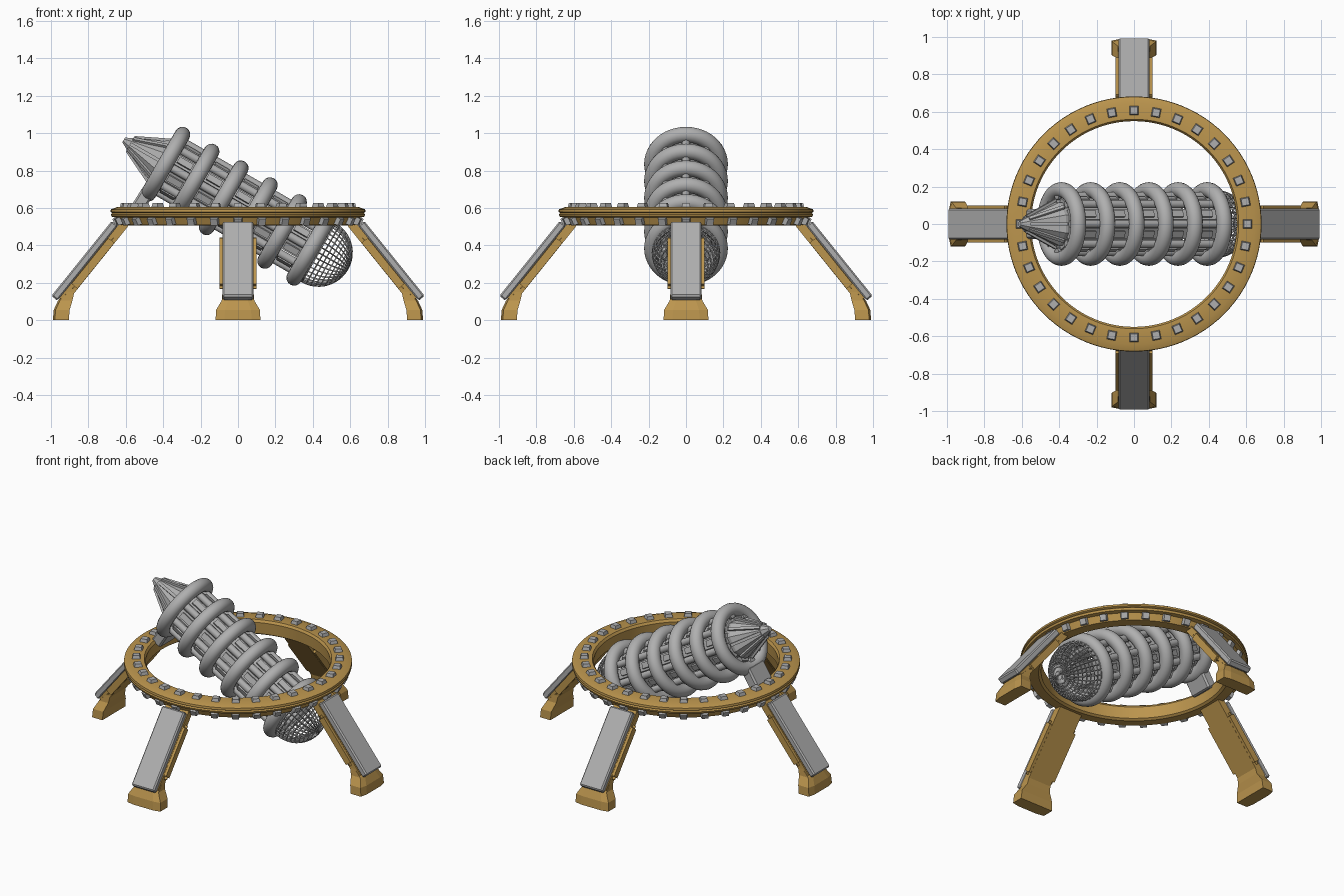
import bpy, bmesh, math
from mathutils import Matrix, Vector

if "Cube" in bpy.data.objects:
    bpy.data.objects.remove(bpy.data.objects["Cube"])


def material(name, rgb):
    m = bpy.data.materials.new(name)
    m.diffuse_color = (*rgb, 1)
    m.use_nodes = True
    m.node_tree.nodes["Principled BSDF"].inputs["Base Color"].default_value = m.diffuse_color
    return m


GREY = material("light grey metal", (0.43, 0.43, 0.43))
GOLD = material("brass gold", (0.50, 0.30, 0.075))


def finish(bm, name, mat, matrix=Matrix(), smooth=False):
    bmesh.ops.recalc_face_normals(bm, faces=bm.faces)
    me = bpy.data.meshes.new(name)
    bm.to_mesh(me)
    bm.free()
    me.materials.append(mat)
    ob = bpy.data.objects.new(name, me)
    bpy.context.collection.objects.link(ob)
    ob.matrix_world = matrix
    if smooth:
        bpy.ops.object.select_all(action='DESELECT')
        bpy.context.view_layer.objects.active = ob
        ob.select_set(True)
        bpy.ops.object.shade_smooth_by_angle(angle=math.radians(35))
    return ob


def lathe(bm, profile, n, closed=False):
    """Revolve (radius, z) points around z; caps the ends if not closed."""
    rings = [[bm.verts.new((r * math.cos(2 * math.pi * i / n), r * math.sin(2 * math.pi * i / n), z))
              for i in range(n)] for r, z in profile]
    pairs = list(zip(rings, rings[1:]))
    if closed:
        pairs.append((rings[-1], rings[0]))
    else:
        bm.faces.new(rings[0])
        bm.faces.new(rings[-1])
    for a, b in pairs:
        for i in range(n):
            j = (i + 1) % n
            bm.faces.new((a[i], a[j], b[j], b[i]))


def box(bm, size, m, taper=1.0):
    """Box whose +z face is scaled by taper."""
    vs = bmesh.ops.create_cube(bm, size=1)['verts']
    for v in vs:
        k = taper if v.co.z > 0 else 1
        v.co = m @ Vector((v.co.x * size[0] * k, v.co.y * size[1] * k, v.co.z * size[2]))


def rot(axis, a):
    return Matrix.Rotation(a, 4, axis)


def move(x, y, z):
    return Matrix.Translation((x, y, z))


# Support ring
bm = bmesh.new()
lathe(bm, [(.555, .515), (.55, .59), (.56, .605), (.645, .605), (.68, .592), (.682, .578),
           (.672, .573), (.68, .566), (.675, .553), (.65, .548), (.63, .508), (.57, .505)], 96, True)
finish(bm, "support_ring", GOLD, smooth=True)

# Studs on the ring top and on its lower outer slope
top, low = bmesh.new(), bmesh.new()
for i in range(32):
    turn = rot('Z', 2 * math.pi * i / 32)
    box(top, (.052, .05, .026), turn @ move(.607, 0, .612), .75)
    box(low, (.045, .048, .026), turn @ move(.652, 0, .529) @ rot('Y', math.radians(115)), .8)
finish(top, "ring_top_studs", GREY)
finish(low, "ring_lower_studs", GREY)

# Four sloping legs: local x runs down the leg, z points outwards
slope = math.atan2(.402, .324)
for k, side in enumerate(("right", "back", "left", "front")):
    turn = rot('Z', k * math.pi / 2)
    leg = turn @ move(.639, 0, .508) @ rot('Y', slope)

    bm = bmesh.new()
    box(bm, (.515, .164, .042), move(.262, 0, .021))
    bmesh.ops.bevel(bm, geom=bm.edges[:], offset=.008, segments=1, affect='EDGES')
    finish(bm, side + "_leg_panel", GREY, leg)

    bm = bmesh.new()
    box(bm, (.53, .166, .045), move(.235, 0, -.0215))
    finish(bm, side + "_leg_beam", GOLD, leg)

    bm = bmesh.new()
    for s in (-1, 1):
        box(bm, (.35, .02, .042), move(.245, s * .09, -.022))
    bmesh.ops.bevel(bm, geom=[e for e in bm.edges if abs(e.verts[0].co.y - e.verts[1].co.y) > .01],
                    offset=.018, segments=2, affect='EDGES')
    finish(bm, side + "_leg_rails", GOLD, leg)

    # Foot built from stacked sections: z, inner radius, outer radius, half width
    bm = bmesh.new()
    prev = None
    for z, r0, r1, w in ((0, .905, .99, .12), (.055, .9, .985, .117), (.105, .885, .962, .087),
                         (.15, .875, .92, .083)):
        ring = [bm.verts.new(p) for p in ((r0, -w, z), (r1 - .01, -w, z), (r1, -w * .6, z),
                                          (r1, w * .6, z), (r1 - .01, w, z), (r0, w, z))]
        if prev:
            for i in range(6):
                j = (i + 1) % 6
                bm.faces.new((prev[i], prev[j], ring[j], ring[i]))
        else:
            bm.faces.new(ring)
        prev = ring
    bm.faces.new(prev)
    finish(bm, side + "_foot", GOLD, turn)

# Tilted body: local z runs from the nose down to the lattice dome
BODY = move(-.388, 0, .834) @ rot('Y', math.radians(120))

# Six thick hoops
for i in range(6):
    bm = bmesh.new()
    lathe(bm, [(.182 + .042 * math.cos(a * math.pi / 8), .042 * math.sin(a * math.pi / 8))
               for a in range(16)], 48, True)
    finish(bm, "body_hoop_%d" % (i + 1), GREY, BODY @ move(0, 0, .18 * i), True)

# Core, with slats and rods along it
bm = bmesh.new()
lathe(bm, [(.09, -.05), (.112, -.03), (.112, .70), (.08, .74)], 16)
finish(bm, "body_core", GREY, BODY)

slats, blocks, rods = bmesh.new(), bmesh.new(), bmesh.new()
for i in range(8):
    turn = rot('Z', i * math.pi / 4)
    half = turn @ rot('Z', math.pi / 8)
    box(slats, (.03, .062, .92), half @ move(.122, 0, .44))
    for j in range(5):
        box(blocks, (.016, .036, .085), half @ move(.143, 0, .09 + .18 * j))
    bmesh.ops.create_cone(rods, cap_ends=True, segments=12, radius1=.022, radius2=.022, depth=.95,
                          matrix=turn @ move(.15, 0, .445))
finish(slats, "body_slats", GREY, BODY)
finish(blocks, "body_slat_blocks", GREY, BODY)
finish(rods, "body_rods", GREY, BODY, True)

# Pointed nose with ridges
bm = bmesh.new()
lathe(bm, [(.016, -.258), (.045, -.205), (.125, -.04), (.125, -.01)], 8)
finish(bm, "nose_cone", GREY, BODY @ rot('Z', math.pi / 8))
bm = bmesh.new()
for i in range(8):
    box(bm, (.014, .018, .2), rot('Z', i * math.pi / 4) @ move(.085, 0, -.125)
        @ rot('Y', math.atan2(.08, .165)))
finish(bm, "nose_ridges", GREY, BODY)

# Lattice dome
bm = bmesh.new()
bmesh.ops.create_uvsphere(bm, u_segments=36, v_segments=22, radius=.178)
bmesh.ops.delete(bm, geom=[v for v in bm.verts if v.co.z < -.001], context='VERTS')
dome = finish(bm, "lattice_dome", GREY, BODY @ move(0, 0, .945))
wire = dome.modifiers.new("lattice", 'WIREFRAME')
wire.thickness = .011
wire.use_even_offset = False

# Dome rim
bm = bmesh.new()
lathe(bm, [(.16, .925), (.182, .925), (.182, .95), (.16, .95)], 48, True)
finish(bm, "dome_rim", GREY, BODY, True)

# Bracket between the ring and the upper hoop
bm = bmesh.new()
box(bm, (.13, .16, .07), move(-.515, 0, .635) @ rot('Y', math.radians(-58)))
bmesh.ops.bevel(bm, geom=bm.edges[:], offset=.01, segments=1, affect='EDGES')
finish(bm, "body_bracket", GREY)
